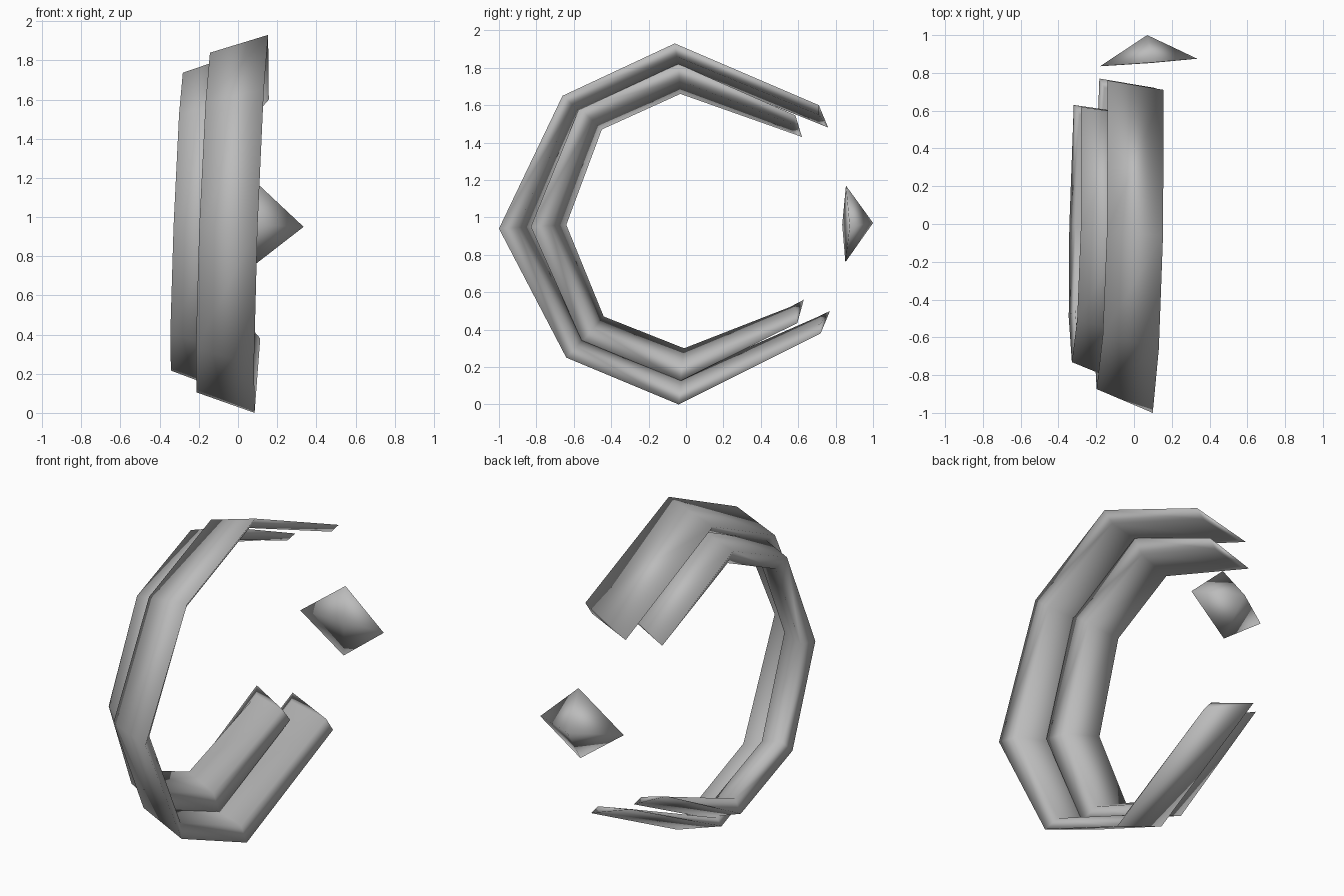
import bpy, bmesh
from mathutils import Vector

if "Cube" in bpy.data.objects:
    bpy.data.objects.remove(bpy.data.objects["Cube"])

grey = bpy.data.materials.new("plain_grey")
grey.diffuse_color = (0.5, 0.5, 0.5, 1)
grey.use_nodes = True
grey.node_tree.nodes["Principled BSDF"].inputs["Base Color"].default_value = grey.diffuse_color


def finish(name, bm):
    bmesh.ops.recalc_face_normals(bm, faces=bm.faces)
    for f in bm.faces:
        f.smooth = True
    me = bpy.data.meshes.new(name)
    bm.to_mesh(me)
    bm.free()
    me.materials.append(grey)
    ob = bpy.data.objects.new(name, me)
    bpy.context.collection.objects.link(ob)


def lean(y, z):
    """Sideways position of the slightly tilted ring plane."""
    return 0.12 + 0.036 * (z - 0.96) + 0.02 * y


def open_ring(name, outer, inner, tips, mix, offsets):
    """Thin slab section swept along an open octagon; tips stretch the left edge."""
    bm = bmesh.new()
    rows = []
    for i, (a, c) in enumerate(zip(outer, inner)):
        b = Vector(a).lerp(Vector(c), mix)
        d = Vector(a).lerp(Vector(c), 0.55)
        if i == 0:
            b = tips[0]
        elif i == len(outer) - 1:
            b = tips[1]
        rows.append([bm.verts.new((lean(*a) + dx, p[0], p[1]))
                     for p, dx in zip((a, b, c, d), offsets)])
    for r, s in zip(rows, rows[1:]):
        for k in range(4):
            n = (k + 1) % 4
            bm.faces.new((r[k], r[n], s[n], s[k]))
    bm.faces.new(rows[0])
    bm.faces.new(rows[-1])
    finish(name, bm)


# Large open ring
open_ring("outer_ring",
          [(.71, 1.60), (-.06, 1.93), (-.66, 1.65), (-1, .94), (-.64, .25), (-.04, 0), (.72, .38)],
          [(.71, 1.505), (-.04, 1.80), (-.56, 1.56), (-.82, .95), (-.54, .36), (-.02, .15), (.72, .475)],
          [(.76, 1.48), (.77, .50)], 0.70, (0, -0.297, -0.27, -0.045))

# Smaller ring nested on the left
open_ring("inner_ring",
          [(.585, 1.545), (-.04, 1.82), (-.57, 1.585), (-.83, .95), (-.555, .335), (-.03, .125), (.595, .435)],
          [(.57, 1.455), (-.03, 1.66), (-.45, 1.47), (-.64, .96), (-.44, .47), (-.01, .30), (.58, .53)],
          [(.62, 1.43), (.63, .56)], 0.52, (-0.19, -0.432, -0.40, -0.235))

# Pyramid stud in the gap of the rings, with a flat back split at its centre
bm = bmesh.new()
base = [bm.verts.new(p) for p in
        ((-.18, .835, .96), (.10, .855, 1.17), (.335, .875, .95), (.09, .852, .76))]
apex = bm.verts.new((.07, 1.0, .97))
middle = bm.verts.new((.09, .855, .96))
for i in range(4):
    for tip in (apex, middle):
        bm.faces.new((base[i], base[(i + 1) % 4], tip))
finish("stud", bm)
